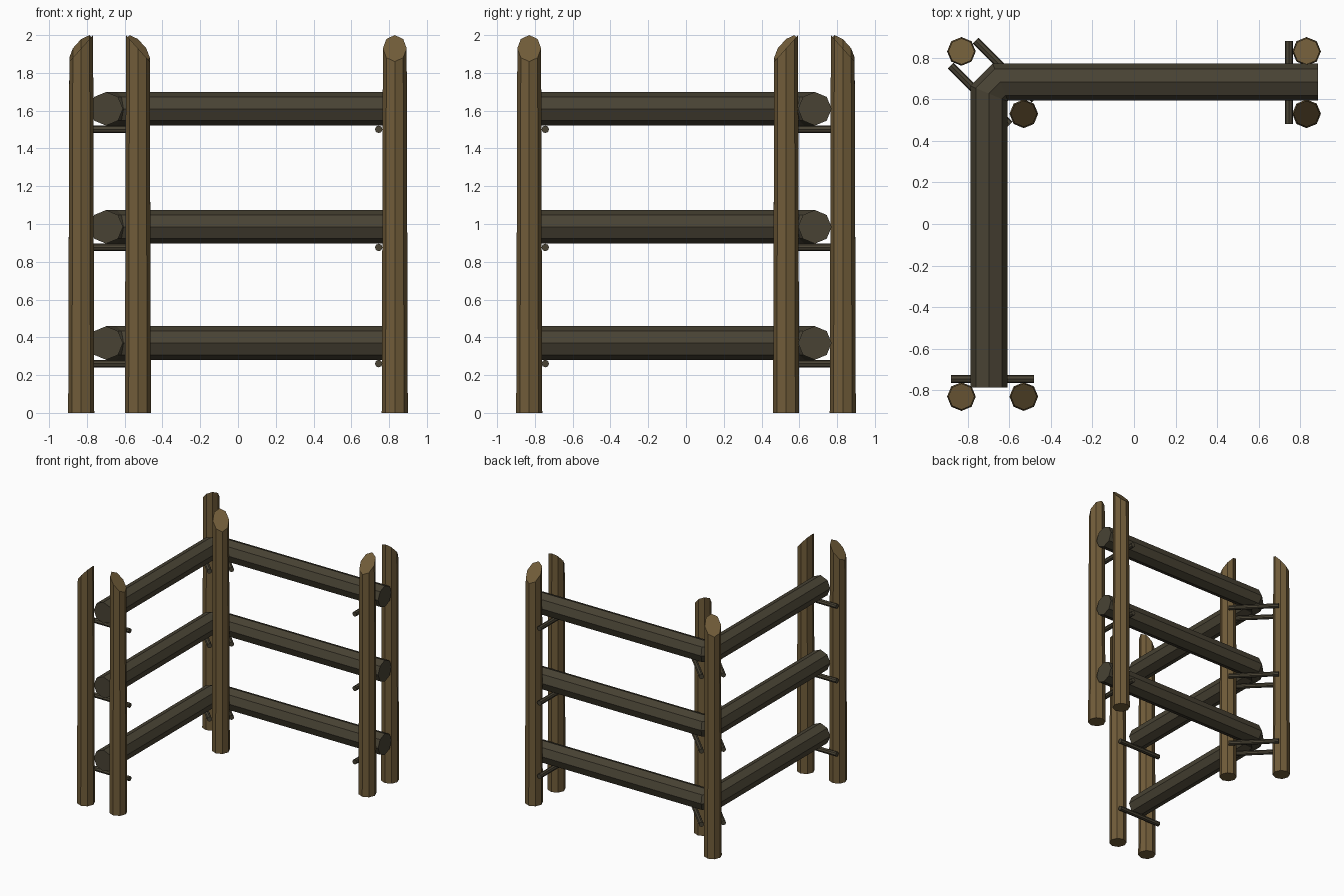
import bpy, bmesh, math
from mathutils import Vector

if "Cube" in bpy.data.objects:
    bpy.data.objects.remove(bpy.data.objects["Cube"])


def material(name, rgb):
    m = bpy.data.materials.new(name)
    m.diffuse_color = (*rgb, 1)
    m.use_nodes = True
    m.node_tree.nodes["Principled BSDF"].inputs["Base Color"].default_value = m.diffuse_color
    return m


POST_WOOD = material("tan_brown_wood", (0.165, 0.108, 0.041))
RAIL_WOOD = material("dark_grey_brown_wood", (0.065, 0.055, 0.034))


def skin(name, rings, mat):
    """Closed tube through a list of equal-length vertex rings."""
    bm = bmesh.new()
    loops = [[bm.verts.new(p) for p in ring] for ring in rings]
    n = len(loops[0])
    for a, b in zip(loops, loops[1:]):
        for i in range(n):
            j = (i + 1) % n
            bm.faces.new((a[i], a[j], b[j], b[i]))
    bm.faces.new(loops[0])
    bm.faces.new(loops[-1])
    bmesh.ops.recalc_face_normals(bm, faces=bm.faces)
    me = bpy.data.meshes.new(name)
    bm.to_mesh(me)
    bm.free()
    me.materials.append(mat)
    ob = bpy.data.objects.new(name, me)
    bpy.context.collection.objects.link(ob)
    return ob


def octagon(r):
    return [(r * math.cos(i * math.pi / 4), r * math.sin(i * math.pi / 4)) for i in range(8)]


def post(name, x, y, dx, dy):
    """Tapered post whose slanted top rises towards (dx, dy)."""
    d = Vector((dx, dy)).normalized()
    bottom = [(x + u, y + v, 0) for u, v in octagon(0.069)]
    top = [(x + u, y + v, 1.93 + 1.11 * (u * d.x + v * d.y)) for u, v in octagon(0.063)]
    skin(name, [bottom, top], POST_WOOD)


def log(name, path, r, mat):
    """Octagonal log along a flat path, with mitred bends."""
    pts = [Vector(p) for p in path]
    rings = []
    for i, p in enumerate(pts):
        t_in = (p - pts[i - 1]).normalized() if i else (pts[1] - p).normalized()
        t_out = (pts[i + 1] - p).normalized() if i < len(pts) - 1 else t_in
        t = (t_in + t_out).normalized()
        side = Vector((-t.y, t.x, 0)) / t.dot(t_in)
        rings.append([p + side * u + Vector((0, 0, v)) for u, v in octagon(r)])
    skin(name, rings, mat)


# Three pairs of posts, tops slanting up towards the rails
for label, (cx, cy), (dx, dy) in (
    ("front", (-0.68, -0.83), (1, 0)),
    ("right", (0.83, 0.68), (0, 1)),
    ("corner", (-0.68, 0.68), (1, -1)),
):
    for tag, s in (("a", -1), ("b", 1)):
        post(f"{label}_post_{tag}", cx + s * 0.15 * dx, cy + s * 0.15 * dy, -s * dx, -s * dy)

# Bent corner rails and the pegs that carry them
X, Y, C = -0.698, 0.682, 0.055
for level, z in (("lower", 0.37), ("middle", 0.985), ("upper", 1.61)):
    log(f"{level}_rail",
        [(X, -0.787, z), (X, Y - C, z), (X + C, Y, z), (0.885, Y, z)], 0.089, RAIL_WOOD)
    h = z - 0.109
    pegs = {
        "front": ((-0.68, -0.745), (1, 0)),
        "right": ((0.745, 0.68), (0, 1)),
        "corner_inner": ((-0.74, 0.62), (1, -1)),
        "corner_outer": ((-0.62, 0.74), (1, -1)),
    }
    for label, ((cx, cy), d) in pegs.items():
        c, d = Vector((cx, cy, h)), Vector((*d, 0)).normalized() * 0.2
        log(f"{level}_{label}_peg", [c - d, c + d], 0.02, RAIL_WOOD)
